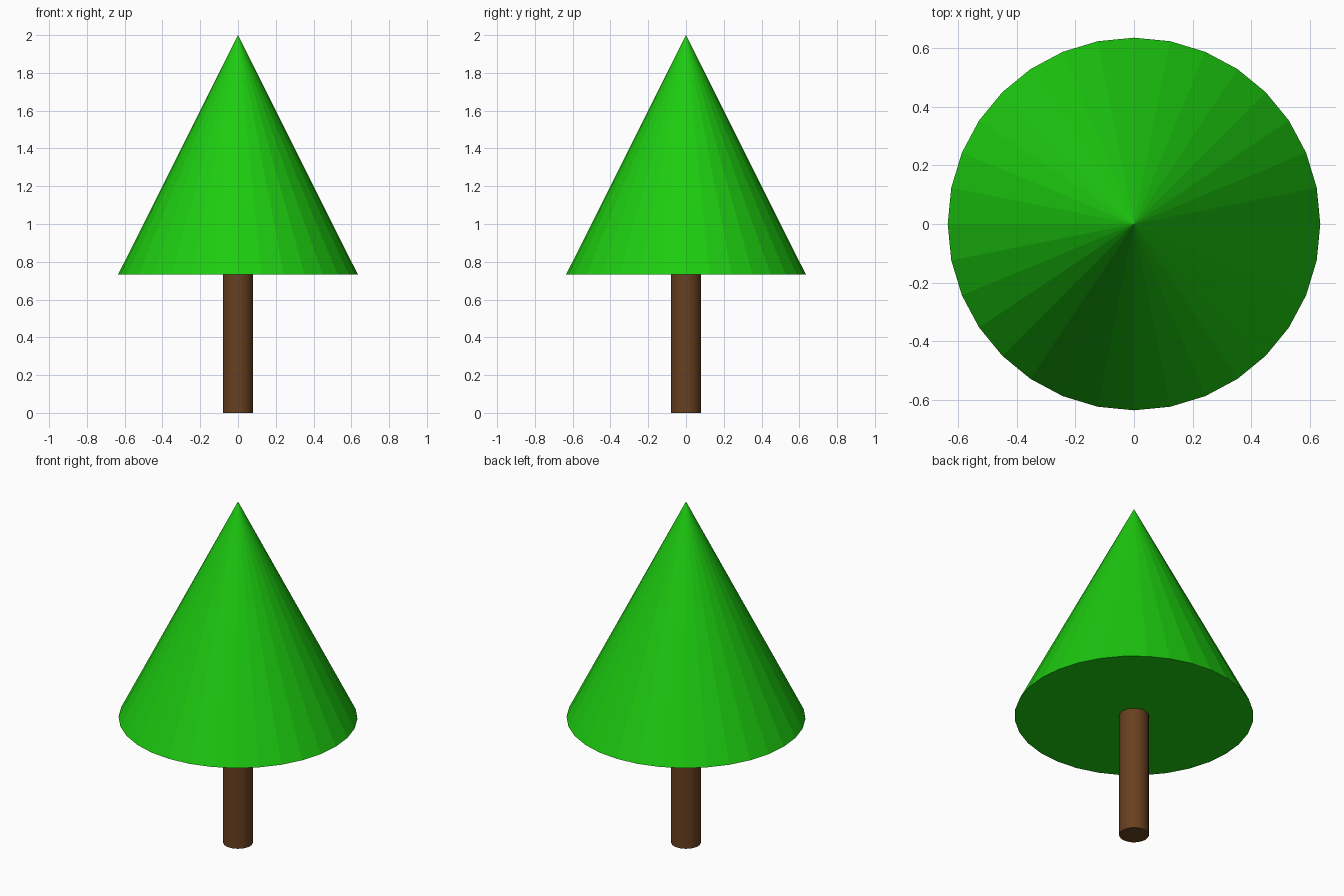
import bpy

if "Cube" in bpy.data.objects:
    bpy.data.objects.remove(bpy.data.objects["Cube"])

RADIUS, BASE_Z, TOP_Z = 0.635, 0.732, 2.0
TRUNK_RADIUS = 0.079


def finish(name, color):
    obj = bpy.context.object
    obj.name = name
    mat = bpy.data.materials.new(name + "_color")
    mat.diffuse_color = color
    mat.use_nodes = True
    mat.node_tree.nodes["Principled BSDF"].inputs["Base Color"].default_value = mat.diffuse_color
    obj.data.materials.append(mat)


# Trunk, seated just inside the foliage
trunk_height = BASE_Z + 0.01
bpy.ops.mesh.primitive_cylinder_add(vertices=32, radius=TRUNK_RADIUS, depth=trunk_height,
                                    location=(0, 0, trunk_height / 2))
finish("trunk", (0.138, 0.051, 0.014, 1))

# Faceted cone of foliage with a closed underside
bpy.ops.mesh.primitive_cone_add(vertices=32, radius1=RADIUS, radius2=0, depth=TOP_Z - BASE_Z,
                                location=(0, 0, (TOP_Z + BASE_Z) / 2))
finish("foliage", (0.012, 0.6, 0.005, 1))
